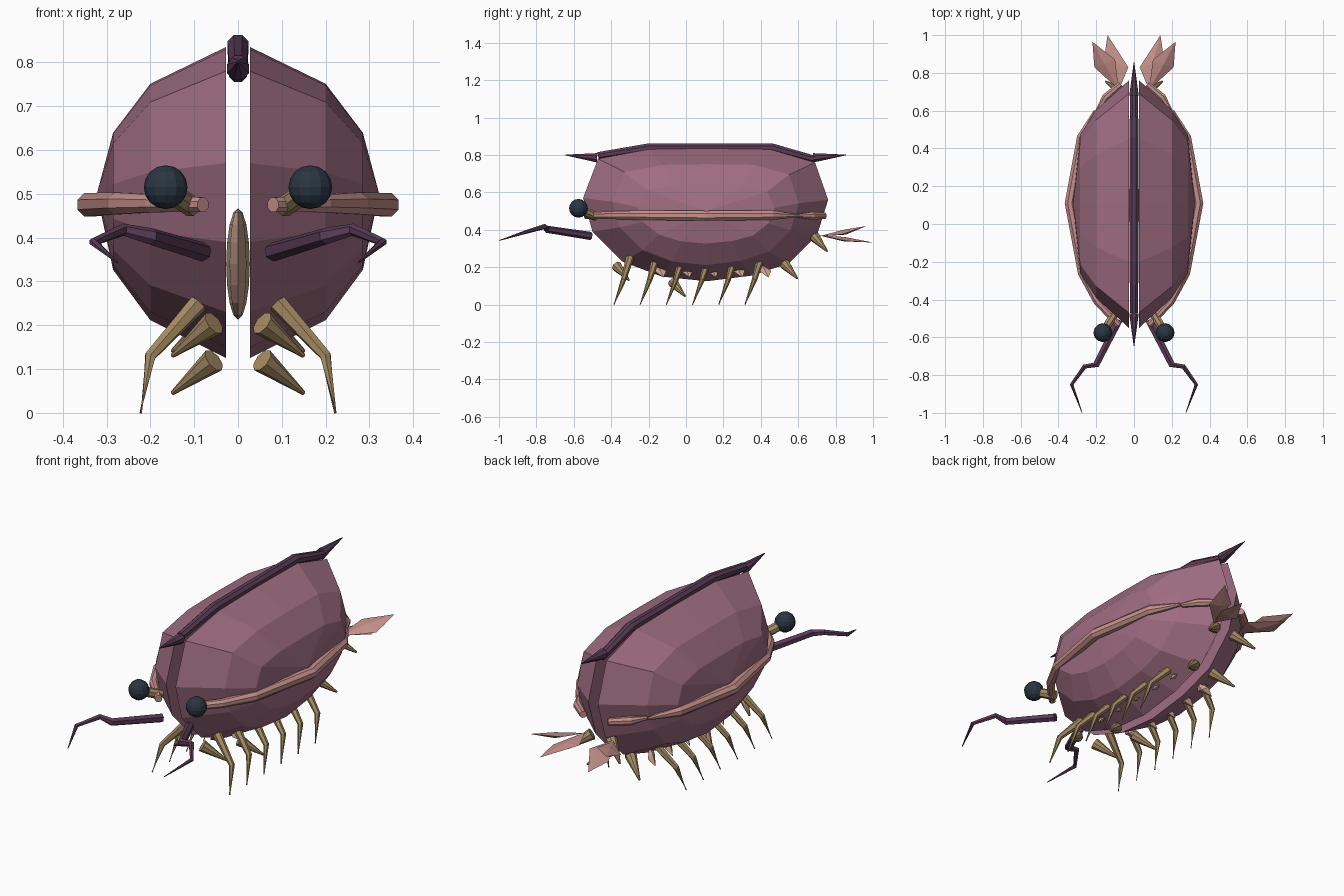
import bpy, bmesh, math
from mathutils import Vector

if "Cube" in bpy.data.objects:
    bpy.data.objects.remove(bpy.data.objects["Cube"])


def material(name, rgb):
    m = bpy.data.materials.new(name)
    m.diffuse_color = (*rgb, 1)
    m.use_nodes = True
    m.node_tree.nodes["Principled BSDF"].inputs["Base Color"].default_value = m.diffuse_color
    return m


MAUVE = material("mauve shell", (0.35, 0.155, 0.225))
PLUM = material("dark plum", (0.105, 0.045, 0.095))
PINK = material("dusty pink", (0.56, 0.28, 0.26))
TAN = material("tan leg", (0.38, 0.26, 0.125))
CREAM = material("pale flesh", (0.60, 0.37, 0.27))
NAVY = material("dark eye", (0.023, 0.037, 0.056))


def finish(bm, name, mat):
    bmesh.ops.recalc_face_normals(bm, faces=bm.faces[:])
    me = bpy.data.meshes.new(name)
    bm.to_mesh(me)
    bm.free()
    me.materials.append(mat)
    ob = bpy.data.objects.new(name, me)
    bpy.context.collection.objects.link(ob)
    return ob


def skin(bm, rings):
    """Bridge equal-sized loops of points and cap both ends."""
    loops = [[bm.verts.new(p) for p in r] for r in rings]
    n = len(loops[0])
    for a, b in zip(loops, loops[1:]):
        for i in range(n):
            bm.faces.new((a[i], a[(i + 1) % n], b[(i + 1) % n], b[i]))
    bm.faces.new(loops[0])
    bm.faces.new(loops[-1])


def flip(p, s):
    return Vector((p[0] * s, p[1], p[2]))


def tube(name, pts, radii, mat, sides=6, s=1):
    """Faceted tapered tube along a path; s = -1 mirrors it in x."""
    pts = [flip(p, s) for p in pts]
    rings = []
    for i, p in enumerate(pts):
        t = (pts[min(i + 1, len(pts) - 1)] - pts[max(i - 1, 0)]).normalized()
        ref = Vector((0, 0, 1)) if abs(t.z) < 0.9 else Vector((0, 1, 0))
        u = t.cross(ref).normalized()
        v = u.cross(t)
        angs = [2 * math.pi * (k + 0.5) / sides for k in range(sides)]
        rings.append([p + radii[i] * (math.cos(a) * u + math.sin(a) * v) for a in angs])
    bm = bmesh.new()
    skin(bm, rings)
    return finish(bm, name, mat)


def leaf(name, base, left, tip, right, thick, mat, s=1):
    """Pointed four-cornered blade with a raised middle on both sides."""
    c = [flip(p, s) for p in (base, left, tip, right)]
    n = (c[2] - c[0]).cross(c[3] - c[1]).normalized() * thick
    mid = (c[1] + c[3]) / 2
    bm = bmesh.new()
    rim = [bm.verts.new(p) for p in c]
    for sign in (1, -1):
        m = bm.verts.new(mid + sign * n)
        for i in range(4):
            bm.faces.new((rim[i], rim[(i + 1) % 4], m))
    return finish(bm, name, mat)


def ball(name, centre, size, mat, u=12, v=8):
    bm = bmesh.new()
    bmesh.ops.create_uvsphere(bm, u_segments=u, v_segments=v, radius=1)
    for vert in bm.verts:
        vert.co = Vector(centre) + Vector(a * b for a, b in zip(vert.co, size))
    return finish(bm, name, mat)


# Side outline of a shell half (y, z), and its shrinking copies (x, y scale, z scale)
OUTLINE = [(-0.47, 0.78), (-0.2, 0.83), (0.11, 0.835), (0.45, 0.83), (0.69, 0.76),
           (0.76, 0.56), (0.70, 0.37), (0.55, 0.22), (0.35, 0.155), (0.11, 0.125),
           (-0.13, 0.15), (-0.34, 0.23), (-0.5, 0.39), (-0.55, 0.57)]
LAYERS = [(0.027, 1, 1), (0.2, 0.76, 0.76), (0.285, 0.56, 0.44)]
CY, CZ = 0.11, 0.485

for s, side in ((1, "right"), (-1, "left")):
    # Shell half
    bm = bmesh.new()
    rings = [[flip((x, CY + (y - CY) * ky, CZ + (z - CZ) * kz), s) for y, z in OUTLINE]
             for x, ky, kz in LAYERS]
    skin(bm, rings)
    bm.faces.ensure_lookup_table()
    cap = bm.faces[-1]
    bmesh.ops.poke(bm, faces=[cap])
    bm.verts.ensure_lookup_table()
    bm.verts[-1].co = flip((0.322, CY, 0.50), s)
    finish(bm, side + "_shell", MAUVE)

    # Band around the flank, with a separate rear bead
    tube(side + "_flank_band",
         [(0.08, -0.535, 0.475), (0.195, -0.41, 0.478), (0.272, -0.26, 0.478),
          (0.34, 0.11, 0.475), (0.277, 0.46, 0.478), (0.205, 0.60, 0.475)],
         [0.018, 0.022, 0.027, 0.029, 0.027, 0.008], PINK, 8, s)
    tube(side + "_band_end",
         [(0.195, 0.60, 0.475), (0.15, 0.67, 0.475), (0.07, 0.74, 0.475)],
         [0.01, 0.022, 0.018], PINK, 8, s)

    # Eye and stalk
    tube(side + "_eye_stalk", [(0.105, -0.48, 0.47), (0.155, -0.56, 0.505)],
         [0.024, 0.024], TAN, 8, s)
    ball(side + "_eye", (0.165 * s, -0.575, 0.515), (0.05, 0.05, 0.05), NAVY)

    # Jointed antenna
    tube(side + "_antenna",
         [(0.08, -0.51, 0.367), (0.2, -0.745, 0.403), (0.262, -0.755, 0.418),
          (0.33, -0.85, 0.39), (0.275, -0.998, 0.343)],
         [0.022, 0.019, 0.014, 0.010, 0.002], PLUM, 6, s)

    # Row of walking legs with gill plates between them
    for i in range(6):
        y = 0.14 * i
        tube(f"{side}_leg_{i + 1}",
             [(0.09, y - 0.30, 0.25), (0.20, y - 0.335, 0.13), (0.222, y - 0.385, 0.0)],
             [0.022, 0.014, 0.003], TAN, 6, s)
        if i < 5:
            g = y - 0.14
            leaf(f"{side}_gill_{i + 1}", (0.07, g - 0.02, 0.22), (0.09, g - 0.035, 0.185),
                 (0.135, g + 0.02, 0.145), (0.10, g + 0.035, 0.18), 0.012, CREAM, s)

    # Short underside spikes
    for i, (y, z) in enumerate([(-0.37, 0.205), (-0.07, 0.12), (0.53, 0.215), (0.69, 0.36)]):
        tube(f"{side}_spike_{i + 1}", [(0.055, y, z), (0.15, y + 0.065, z - 0.075)],
             [0.029, 0.005], TAN, 8, s)

    # Tail blades
    leaf(side + "_lower_tail_blade", (0.08, 0.71, 0.37), (0.03, 0.83, 0.36),
         (0.14, 1.0, 0.332), (0.16, 0.86, 0.34), 0.012, PINK, s)
    leaf(side + "_upper_tail_blade", (0.08, 0.71, 0.365), (0.10, 0.87, 0.40),
         (0.22, 0.965, 0.42), (0.21, 0.83, 0.375), 0.014, PINK, s)

# Soft body between the shell halves
ball("inner_body", (0, 0.10, 0.34), (0.027, 0.52, 0.127), CREAM, 8, 8)

# Hinge ridge along the top with a spine at each end
tube("hinge_ridge", [(0, -0.47, 0.795), (0, -0.2, 0.838), (0, 0.46, 0.838), (0, 0.69, 0.775)],
     [0.022, 0.026, 0.026, 0.022], PLUM, 8)
tube("front_spine", [(0, -0.475, 0.785), (0, -0.645, 0.80)], [0.027, 0.002], PLUM, 8)
tube("rear_spine", [(0, 0.68, 0.785), (0, 0.855, 0.80)], [0.027, 0.002], PLUM, 8)
